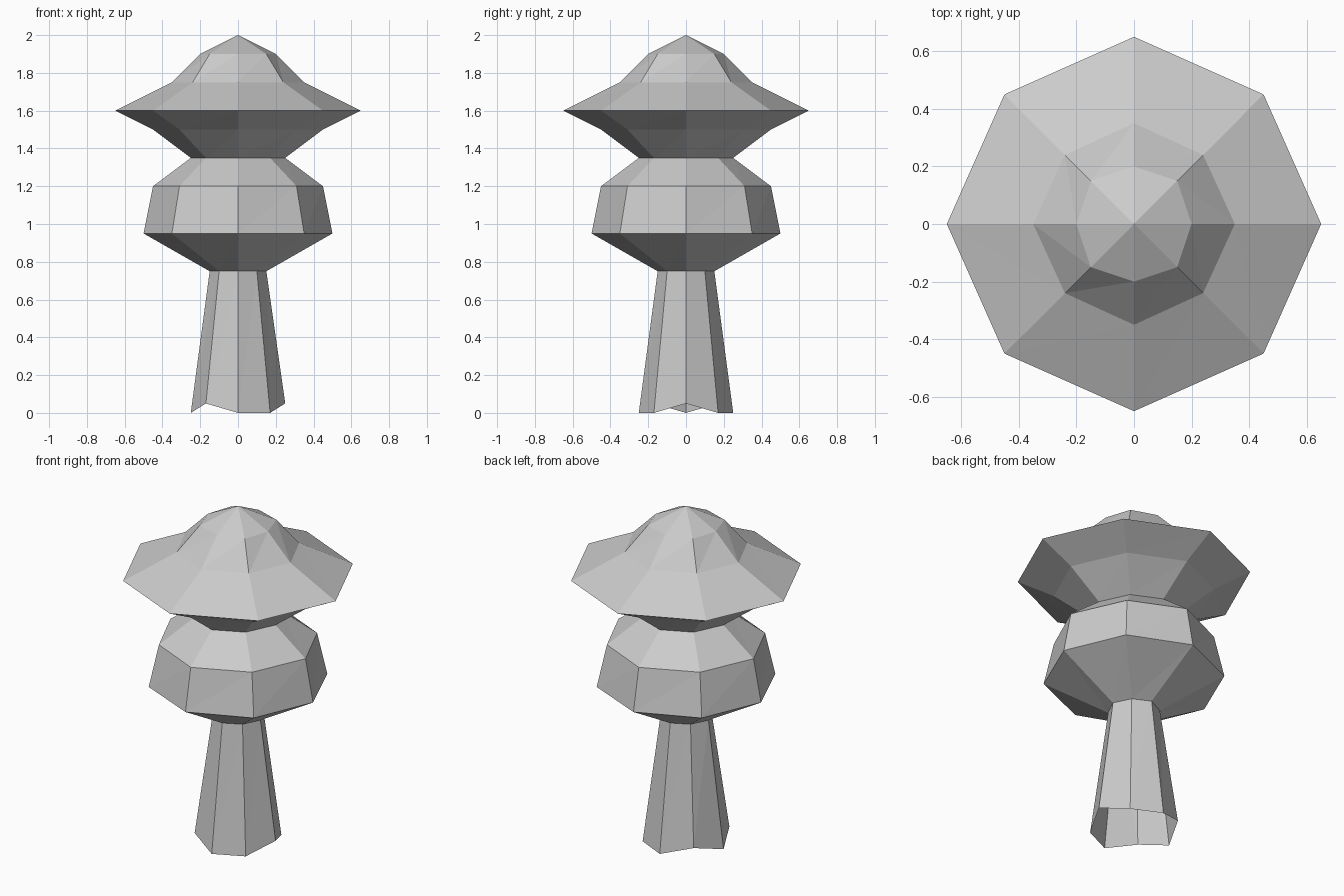
import bpy, bmesh
from mathutils import Vector

cube = bpy.data.objects.get("Cube")
if cube:
    bpy.data.objects.remove(cube, do_unlink=True)

grey = bpy.data.materials.new("light grey")
grey.use_nodes = True
tone = (0.6, 0.6, 0.6, 1.0)
grey.diffuse_color = tone
grey.node_tree.nodes["Principled BSDF"].inputs["Base Color"].default_value = tone


def octagon(bm, height, radius, corner):
    """Eight points: radius on the axes, corner on the diagonals."""
    signs = [(1, 0), (1, 1), (0, 1), (-1, 1), (-1, 0), (-1, -1), (0, -1), (1, -1)]
    ring = []
    for x, y in signs:
        size = corner if x and y else radius
        ring.append(bm.verts.new(Vector((x * size, y * size, height))))
    return ring


def build(name, profile, tip=None, raised=()):
    """Stack octagons into a faceted shell, with an optional pointed top."""
    bm = bmesh.new()
    rings = [octagon(bm, *row) for row in profile]
    for i in raised:
        rings[0][i].co.z += 0.05
    for low, high in zip(rings, rings[1:]):
        for i in range(8):
            j = (i + 1) % 8
            bm.faces.new((low[i], low[j], high[j]))
            bm.faces.new((low[i], high[j], high[i]))
    if tip is not None:
        point = bm.verts.new((0, 0, tip))
        for i in range(8):
            bm.faces.new((rings[-1][i], rings[-1][(i + 1) % 8], point))
    mesh = bpy.data.meshes.new(name)
    bm.to_mesh(mesh)
    bm.free()
    mesh.materials.append(grey)
    obj = bpy.data.objects.new(name, mesh)
    bpy.context.collection.objects.link(obj)
    return obj


# Hollow tapered stem with an uneven, open foot
build("stem", [(0, 0.25, 0.17), (0.75, 0.15, 0.10)], raised=(0, 3, 5))

# Bulging middle tier
build("middle_tier", [(0.75, 0.15, 0.10), (0.95, 0.50, 0.35),
                      (1.20, 0.45, 0.31), (1.35, 0.25, 0.17)])

# Wide flared cap with a pointed crown
build("cap", [(1.35, 0.25, 0.17), (1.50, 0.45, 0.31), (1.60, 0.65, 0.45),
              (1.75, 0.35, 0.24), (1.90, 0.20, 0.15)], tip=2.0)
